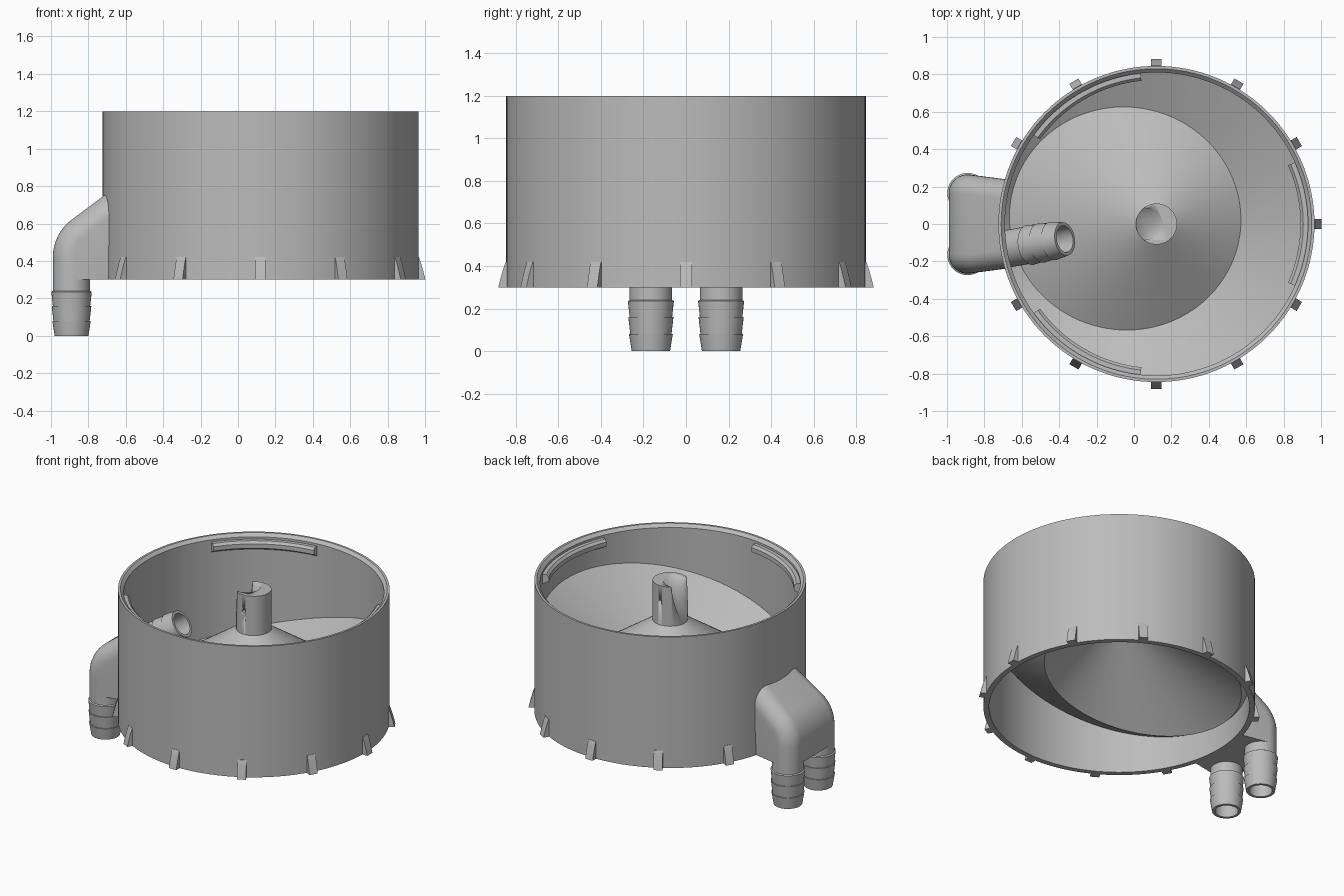
import bpy, bmesh, math
from mathutils import Vector

cube = bpy.data.objects.get("Cube")
if cube:
    bpy.data.objects.remove(cube, do_unlink=True)

grey = bpy.data.materials.new("plain grey")
grey.use_nodes = True
grey.diffuse_color = (0.5, 0.5, 0.5, 1)
grey.node_tree.nodes["Principled BSDF"].inputs["Base Color"].default_value = (0.5, 0.5, 0.5, 1)

CX = 0.12               # bowl axis
R_OUT, R_IN = 0.845, 0.81
BASE, TOP = 0.3, 1.2
SEG = 128
TAU = math.tau


def finish(name, bm, smooth=True):
    bmesh.ops.recalc_face_normals(bm, faces=bm.faces)
    mesh = bpy.data.meshes.new(name)
    bm.to_mesh(mesh)
    bm.free()
    mesh.materials.append(grey)
    obj = bpy.data.objects.new(name, mesh)
    bpy.context.collection.objects.link(obj)
    bpy.ops.object.select_all(action='DESELECT')
    obj.select_set(True)
    bpy.context.view_layer.objects.active = obj
    if smooth:
        bpy.ops.object.shade_smooth_by_angle(angle=math.radians(30))
    return obj


def loft(bm, rings, wrap_ring=True, close=False, caps=False):
    """Bridge rings of points; optionally join last to first or cap the ends."""
    rows = [[bm.verts.new(p) for p in ring] for ring in rings]
    n = len(rows[0])
    pairs = list(zip(rows, rows[1:])) + ([(rows[-1], rows[0])] if close else [])
    for a, b in pairs:
        for i in range(n if wrap_ring else n - 1):
            j = (i + 1) % n
            bm.faces.new((a[i], a[j], b[j], b[i]))
    if caps:
        bm.faces.new(rows[0])
        bm.faces.new(rows[-1])


def circle(centre, axis, r, n=40):
    rot = Vector((0, 0, 1)).rotation_difference(Vector(axis))
    return [Vector(centre) + rot @ Vector((r * math.cos(TAU * i / n), r * math.sin(TAU * i / n), 0))
            for i in range(n)]


def cylinder(name, start, axis, length, r):
    axis = Vector(axis).normalized()
    bm = bmesh.new()
    loft(bm, [circle(start, axis, r), circle(Vector(start) + axis * length, axis, r)], caps=True)
    return finish(name, bm)


def cut(obj, cutter):
    cutter.hide_render = True
    mod = obj.modifiers.new("cut", 'BOOLEAN')
    mod.operation, mod.object, mod.solver = 'DIFFERENCE', cutter, 'EXACT'
    bpy.ops.object.select_all(action='DESELECT')
    obj.select_set(True)
    bpy.context.view_layer.objects.active = obj
    bpy.ops.object.modifier_apply(modifier=mod.name)
    bpy.data.objects.remove(cutter, do_unlink=True)


# Outer wall with a chamfered inner lip
bm = bmesh.new()
wall = [(R_OUT, BASE), (R_OUT, TOP), (0.83, TOP), (R_IN, 1.18), (R_IN, BASE)]
loft(bm, [circle((CX, 0, z), (0, 0, 1), r, SEG) for r, z in wall], close=True)
finish("outer_wall", bm)

# Floor: central cone meeting a tilted funnel, lowest towards the outlet
LOW = math.radians(170)
SLOPE, APEX_Z, R_COL = 0.68, 0.93, 0.11
inner, trough, rim = [], [], []
for i in range(SEG):
    t = TAU * i / SEG
    d = Vector((math.cos(t), math.sin(t), 0))
    lean = math.cos(t - LOW)
    r = 0.573 / (1 - 0.274 * lean)
    for ring, rad, z in ((inner, 0.09, APEX_Z + 0.014),
                         (trough, r, APEX_Z - SLOPE * (r - R_COL)),
                         (rim, R_IN + 0.005, 0.74 - 0.245 * lean)):
        ring.append(Vector((CX, 0, z)) + d * rad)
bm = bmesh.new()
drop = Vector((0, 0, -0.025))
under = [[p + drop for p in ring] for ring in (rim, trough, inner)]
loft(bm, [inner, trough, rim] + under, close=True)
finish("sloped_floor", bm)

# Centre column with a slanted scoop and a pin hole
column = cylinder("centre_column", (CX, 0, 0.88), (0, 0, 1), TOP - 0.88, R_COL)
axis = Vector((0.47, 0.03, 0.88)).normalized()
cut(column, cylinder("scoop_cutter", Vector((0.055, 0, TOP)) - axis * 0.5, axis, 0.8, 0.085))
cut(column, cylinder("pin_cutter", (CX, -0.2, 1.09), (0, 1, 0), 0.4, 0.012))

# Curved locking tabs inside the lip
for k in range(3):
    bm = bmesh.new()
    section = [(R_IN + 0.01, 1.165), (0.785, 1.165), (0.77, 1.15), (0.77, 1.12), (R_IN + 0.01, 1.09)]
    rings = []
    for i in range(25):
        t = math.radians(120 * k - 24 + 2 * i)
        rings.append([(CX + r * math.cos(t), r * math.sin(t), z) for r, z in section])
    loft(bm, rings, caps=True)
    finish(f"locking_tab_{k + 1}", bm)

# Small flared ribs round the foot, leaving a gap at the pipes
for k in range(12):
    if k == 6:
        continue
    t = TAU * k / 12
    out, side = Vector((math.cos(t), math.sin(t), 0)), Vector((-math.sin(t), math.cos(t), 0))
    section = [(0.83, BASE), (0.882, BASE), (0.872, 0.34), (0.858, 0.39), (0.847, 0.42), (0.83, 0.42)]
    bm = bmesh.new()
    loft(bm, [[Vector((CX, 0, z)) + out * r + side * s for r, z in section] for s in (-0.028, 0.028)],
         caps=True)
    finish(f"foot_rib_{k + 1}", bm, smooth=False)

# Pipe housing: hull round two bent tubes, trimmed at the wall
bm = bmesh.new()
path = [(-0.89, BASE, 90), (-0.89, 0.42, 90)]
for i in range(1, 9):
    a = math.radians(180 - 53 * i / 8)
    path.append((-0.74 + 0.15 * math.cos(a), 0.42 + 0.15 * math.sin(a), 90 - 53 * i / 8))
path.append((-0.55, 0.75, 37))
for s in (-1, 1):
    for x, z, ang in path:
        a = math.radians(ang)
        y = s * (0.165 - 0.13 * max(0, x + 0.89))
        for p in circle((x, y, z), (math.cos(a), 0, math.sin(a)), 0.1):
            bm.verts.new(p)
    bm.verts.new((-0.55, s * 0.2, BASE))
hull = bmesh.ops.convex_hull(bm, input=bm.verts)
bmesh.ops.delete(bm, geom=list({g for g in hull["geom_interior"] if isinstance(g, bmesh.types.BMVert)}),
                 context='VERTS')
cutres = bmesh.ops.bisect_plane(bm, geom=bm.verts[:] + bm.edges[:] + bm.faces[:],
                                plane_co=(-0.69, 0, 0), plane_no=(1, 0, 0), clear_outer=True)
bmesh.ops.holes_fill(bm, edges=[e for e in bm.edges if e.is_boundary])
bmesh.ops.dissolve_limit(bm, angle_limit=0.01, verts=bm.verts, edges=bm.edges)
finish("pipe_housing", bm)


# Barbed hose connectors
def barb(name, tip, axis, length):
    axis = Vector(axis).normalized()
    tail = [(0.24, 0.1), (0.235, 0.108), (0.16, 0.1), (0.16, 0.106),
            (0.08, 0.097), (0.08, 0.103), (0, 0.09), (0, 0.072)]
    profile = [(length, 0.072), (length, 0.1)] + tail
    bm = bmesh.new()
    loft(bm, [circle(Vector(tip) - axis * d, axis, r) for d, r in profile], close=True)
    finish(name, bm)


barb("front_hose_barb", (-0.89, -0.165, 0), (0, 0, -1), 0.31)
barb("back_hose_barb", (-0.89, 0.165, 0), (0, 0, -1), 0.31)
barb("inner_nozzle", (-0.37, -0.08, 0.86), (0.8, 0.136, 0.6), 0.38)
